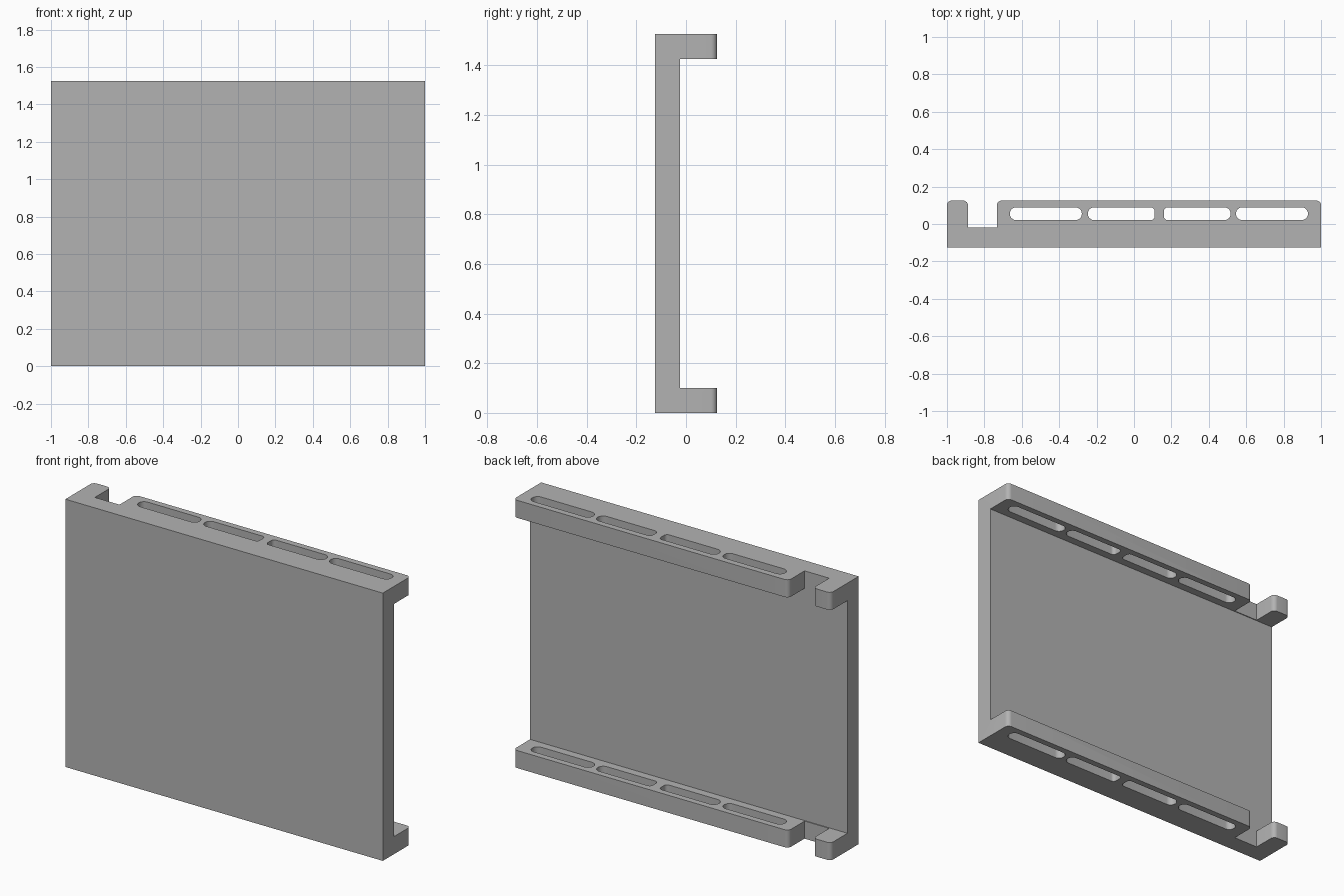
import bpy, bmesh, math
from mathutils import Vector

old = bpy.data.objects.get("Cube")
if old:
    bpy.data.objects.remove(old, do_unlink=True)

HEIGHT, FLANGE = 1.525, 0.1
FRONT, BACK = -0.125, 0.125
PLATE_BACK, NOTCH_FLOOR = -0.025, -0.02

grey = bpy.data.materials.new("plain grey")
grey.use_nodes = True
colour = (0.45, 0.45, 0.45, 1)
grey.diffuse_color = colour
grey.node_tree.nodes["Principled BSDF"].inputs["Base Color"].default_value = colour


def rounded(corners, steps=8):
    """Outline through (x, y, radius) corners, each right angle filleted."""
    points = []
    for i, (x, y, r) in enumerate(corners):
        p = Vector((x, y))
        if r == 0:
            points.append(p)
            continue
        a = (Vector(corners[i - 1][:2]) - p).normalized() * r
        b = (Vector(corners[(i + 1) % len(corners)][:2]) - p).normalized() * r
        for k in range(steps + 1):
            t = k / steps * math.pi / 2
            points.append(p + a * (1 - math.sin(t)) + b * (1 - math.cos(t)))
    return points


# Plan outline: wide bar with a notch separating the end tab
R = 0.025
outline = [(-1, FRONT, 0), (1, FRONT, 0), (1, BACK, R),
           (-0.733, BACK, R), (-0.733, NOTCH_FLOOR, 0),
           (-0.888, NOTCH_FLOOR, 0), (-0.888, BACK, R), (-1, BACK, R)]
loops = [rounded(outline)]

# Slots: start, end, end radii
y0, y1, full, small = 0.021, 0.089, 0.0335, 0.02
for x0, x1, ra, rb in [(-0.664, -0.279, full, full), (-0.247, 0.11, full, small),
                       (0.16, 0.517, small, full), (0.545, 0.93, full, full)]:
    loops.append(rounded([(x0, y0, ra), (x1, y0, rb), (x1, y1, rb), (x0, y1, ra)]))

# Extrude the plan to the full height
curve = bpy.data.curves.new("plan", "CURVE")
curve.dimensions = "2D"
curve.fill_mode = "BOTH"
curve.extrude = HEIGHT / 2
for loop in loops:
    spline = curve.splines.new("POLY")
    spline.points.add(len(loop) - 1)
    for point, co in zip(spline.points, loop):
        point.co = (co.x, co.y, 0, 1)
    spline.use_cyclic_u = True
plan = bpy.data.objects.new("plan", curve)
bpy.context.collection.objects.link(plan)
bpy.context.view_layer.update()
deps = bpy.context.evaluated_depsgraph_get()
mesh = bpy.data.meshes.new_from_object(plan.evaluated_get(deps))
bpy.data.objects.remove(plan, do_unlink=True)

bm = bmesh.new()
bm.from_mesh(mesh)
bmesh.ops.translate(bm, verts=bm.verts, vec=(0, 0, HEIGHT / 2))
bmesh.ops.remove_doubles(bm, verts=bm.verts, dist=0.0005)
bmesh.ops.recalc_face_normals(bm, faces=bm.faces)
bm.to_mesh(mesh)
bm.free()
body = bpy.data.objects.new("flanged_panel", mesh)
bpy.context.collection.objects.link(body)
mesh.materials.clear()
mesh.materials.append(grey)

# Hollow out the channel between the two flanges
depth = 0.4
bpy.ops.mesh.primitive_cube_add(
    size=1, location=(0, PLATE_BACK + depth / 2, HEIGHT / 2))
cutter = bpy.context.object
cutter.name = "channel_cutter"
cutter.scale = (2.4, depth, HEIGHT - 2 * FLANGE)
cutter.data.materials.append(grey)
cutter.hide_render = True
cutter.hide_viewport = False
cut = body.modifiers.new("channel", "BOOLEAN")
cut.operation = "DIFFERENCE"
cut.solver = "EXACT"
cut.object = cutter

bpy.ops.object.select_all(action="DESELECT")
body.select_set(True)
bpy.context.view_layer.objects.active = body
bpy.ops.object.modifier_apply(modifier=cut.name)
bpy.data.objects.remove(cutter, do_unlink=True)
bpy.ops.object.shade_smooth_by_angle(angle=math.radians(30))
